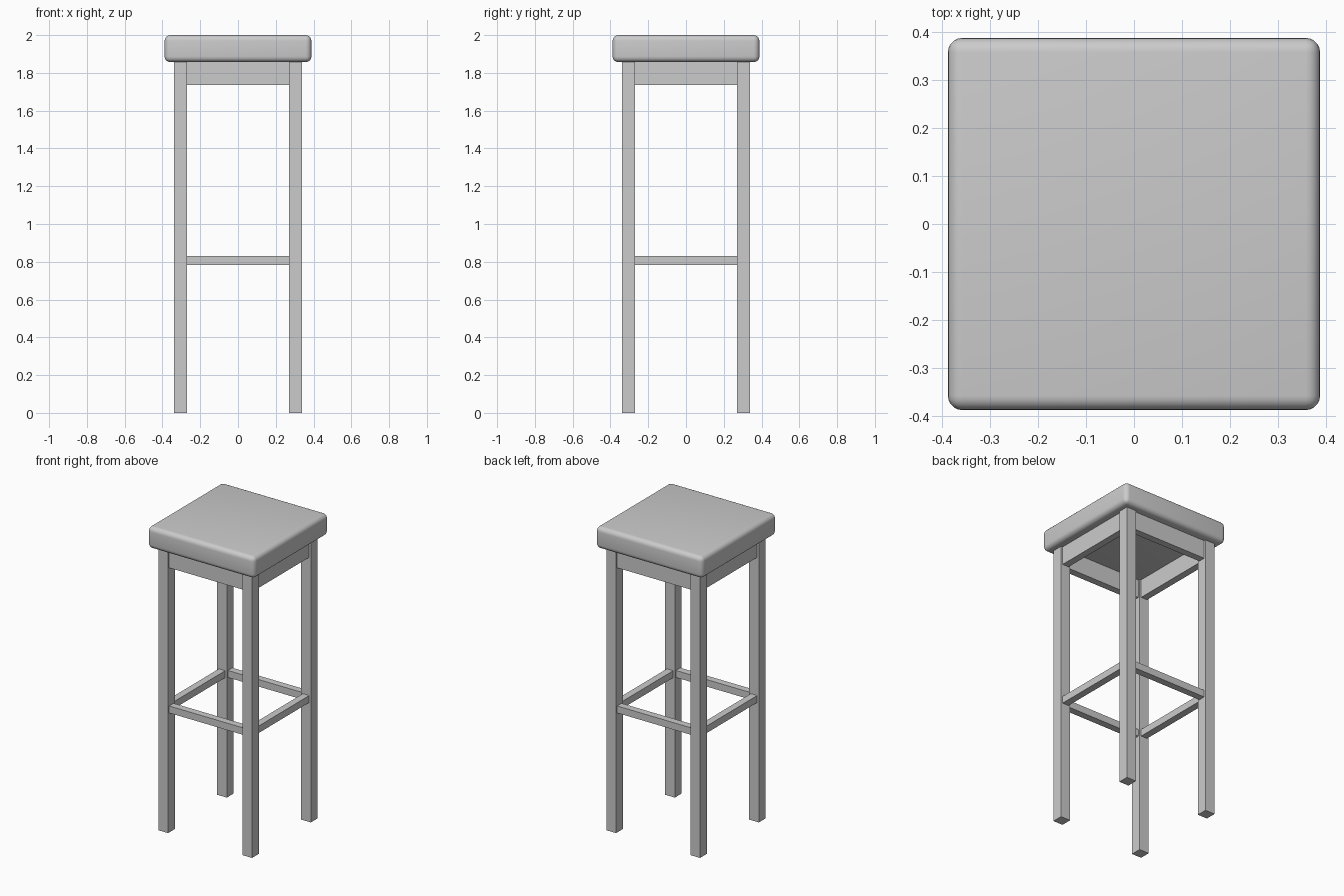
import bpy

if "Cube" in bpy.data.objects:
    bpy.data.objects.remove(bpy.data.objects["Cube"])

LEG = 0.07          # leg thickness
CENTRE = 0.305      # leg centre offset
SPAN = 0.54         # clear distance between legs
SEAT_Z = 1.857      # underside of the seat


def box(name, centre, size):
    bpy.ops.mesh.primitive_cube_add(size=1, location=centre)
    ob = bpy.context.object
    ob.name = name
    ob.scale = size
    bpy.ops.object.transform_apply(location=False, rotation=False, scale=True)
    return ob


# Cushioned seat with rounded edges
seat = box("seat", (0, 0, (2 + SEAT_Z) / 2), (0.777, 0.777, 2 - SEAT_Z))
bevel = seat.modifiers.new("rounding", 'BEVEL')
bevel.width = 0.03
bevel.segments = 5
bpy.ops.object.modifier_apply(modifier=bevel.name)
bpy.ops.object.shade_smooth_by_angle()

# Four straight square legs
for y, depth in ((-1, "front"), (1, "back")):
    for x, side in ((-1, "left"), (1, "right")):
        box(f"{depth}_{side}_leg", (x * CENTRE, y * CENTRE, SEAT_Z / 2),
            (LEG, LEG, SEAT_Z))


# Ring of four rails between the legs
def rail_ring(name, z0, z1, thick):
    z, h = (z0 + z1) / 2, z1 - z0
    for s, a, b in ((-1, "front", "left"), (1, "back", "right")):
        box(f"{a}_{name}", (0, s * CENTRE, z), (SPAN, thick, h))
        box(f"{b}_{name}", (s * CENTRE, 0, z), (thick, SPAN, h))


# Apron under the seat and footrest stretchers
rail_ring("apron", 1.737, SEAT_Z, 0.046)
rail_ring("stretcher", 0.784, 0.83, 0.046)
